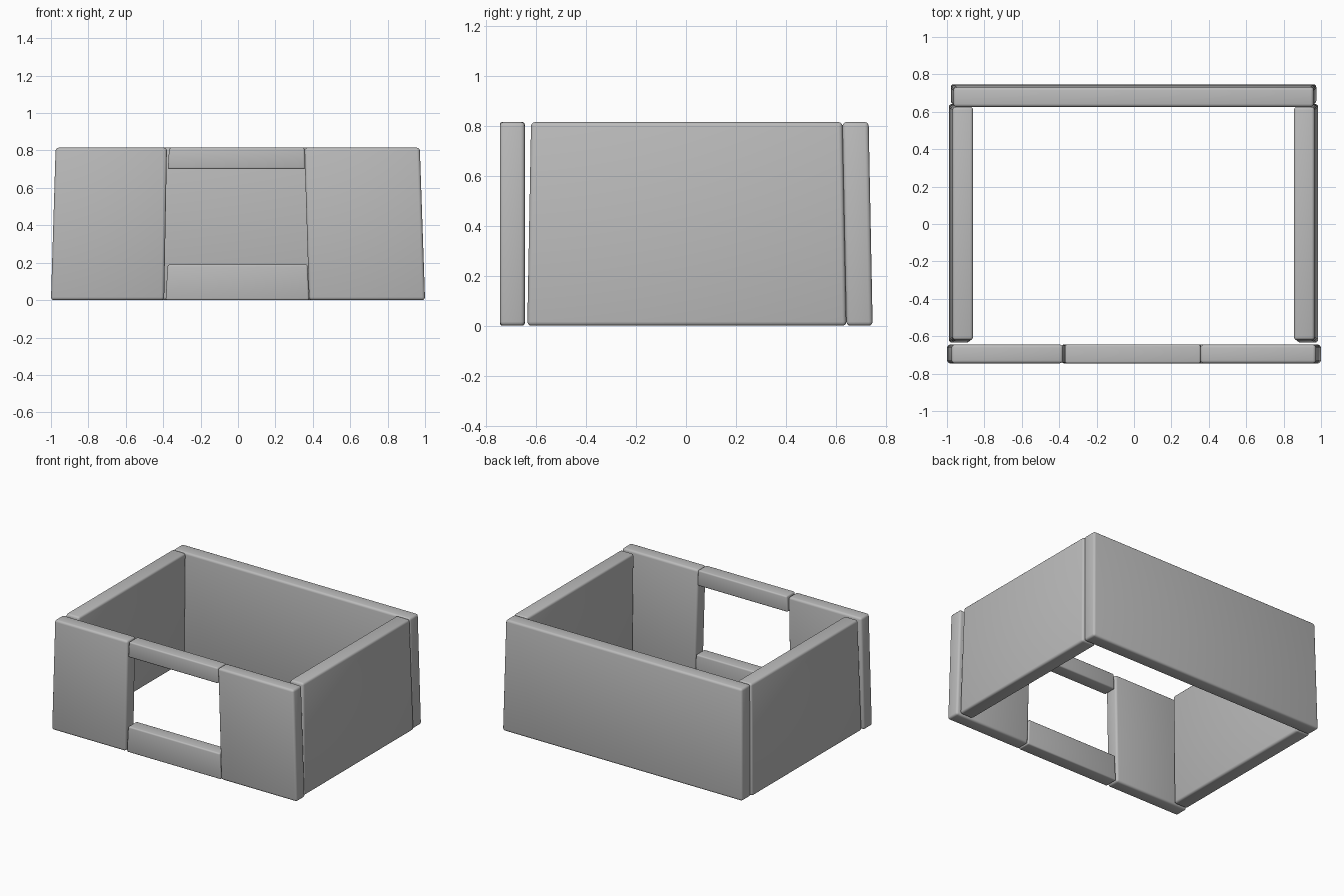
import bpy
import bmesh
from math import radians

cube = bpy.data.objects.get("Cube")
if cube:
    bpy.data.objects.remove(cube, do_unlink=True)

# Single plain grey
grey = bpy.data.materials.new("light grey")
grey.use_nodes = True
colour = (0.5, 0.5, 0.5, 1)
grey.diffuse_color = colour
grey.node_tree.nodes["Principled BSDF"].inputs["Base Color"].default_value = colour


def slab(name, bottom, top, z0, z1, bevel=0.016):
    """Rounded slab; bottom and top are (x0, x1, y0, y1) rectangles."""
    bm = bmesh.new()
    bmesh.ops.create_cube(bm, size=1)
    for v in bm.verts:
        x0, x1, y0, y1 = top if v.co.z > 0 else bottom
        v.co = (x1 if v.co.x > 0 else x0,
                y1 if v.co.y > 0 else y0,
                z1 if v.co.z > 0 else z0)
    bmesh.ops.bevel(bm, geom=bm.edges[:], offset=bevel, segments=3,
                    profile=0.5, affect='EDGES')
    mesh = bpy.data.meshes.new(name)
    bm.to_mesh(mesh)
    bm.free()
    mesh.materials.append(grey)
    obj = bpy.data.objects.new(name, mesh)
    bpy.context.collection.objects.link(obj)
    bpy.ops.object.select_all(action='DESELECT')
    obj.select_set(True)
    bpy.context.view_layer.objects.active = obj
    bpy.ops.object.shade_smooth_by_angle(angle=radians(40))
    return obj


H = 0.815

# Back wall leans inward
slab("back_wall", (-0.98, 0.975, 0.642, 0.747), (-0.965, 0.96, 0.626, 0.731), 0, H)

# Side walls lean inward and taper upward
slab("right_wall", (-0.99, -0.88, -0.635, 0.642), (-0.97, -0.86, -0.62, 0.626), 0, H)
slab("left_wall", (0.875, 0.985, -0.635, 0.642), (0.855, 0.965, -0.62, 0.626), 0, H)

# Front wall: two tapered panels either side of the opening
F = (-0.745, -0.645)
slab("front_right_panel", (-1.0, -0.395, *F), (-0.975, -0.38, *F), 0, H)
slab("front_left_panel", (0.38, 1.0, *F), (0.355, 0.972, *F), 0, H)

# Rails above and below the opening
slab("lower_rail", (-0.387, 0.38, *F), (-0.376, 0.372, *F), 0, 0.19, 0.01)
slab("upper_rail", (-0.375, 0.359, *F), (-0.368, 0.356, *F), 0.7, H, 0.01)
